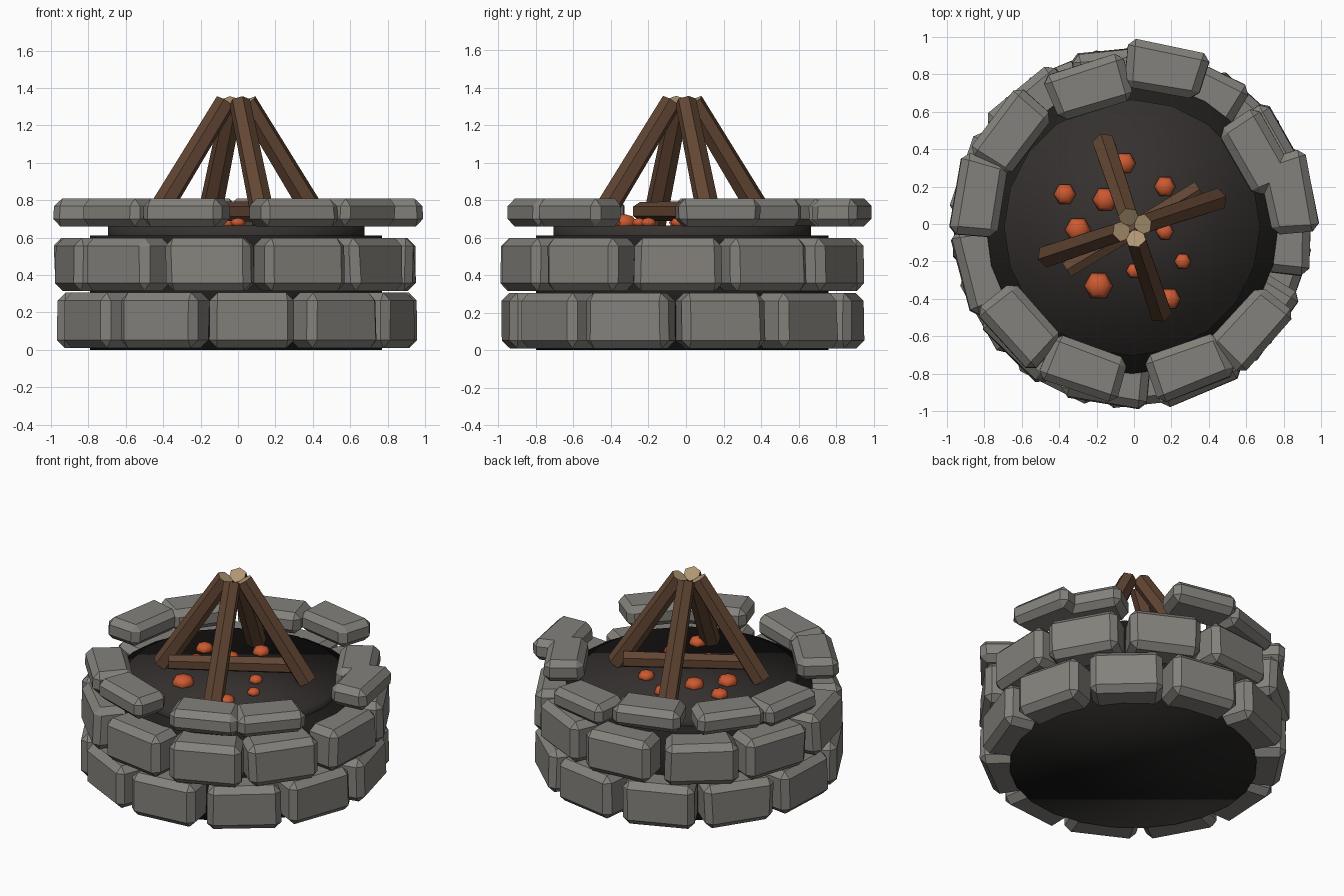
import bpy, bmesh, math, random
from mathutils import Vector, Matrix

if "Cube" in bpy.data.objects:
    bpy.data.objects.remove(bpy.data.objects["Cube"])

random.seed(4)
CX, CY = -0.01, -0.02          # pit axis


def mat(name, col):
    m = bpy.data.materials.new(name)
    m.diffuse_color = (*col, 1)
    m.use_nodes = True
    m.node_tree.nodes["Principled BSDF"].inputs["Base Color"].default_value = m.diffuse_color
    return m


STONE = mat("stone", (0.23, 0.22, 0.20))
ASH = mat("ash", (0.035, 0.03, 0.028))
SOOT = mat("soot", (0.015, 0.014, 0.013))
BARK = mat("bark", (0.12, 0.06, 0.033))
CUT = mat("cut_wood", (0.42, 0.30, 0.17))
EMBER = mat("ember", (0.60, 0.10, 0.03))


def finish(bm, name, *mats, smooth=False):
    bmesh.ops.recalc_face_normals(bm, faces=bm.faces)
    me = bpy.data.meshes.new(name)
    bm.to_mesh(me)
    bm.free()
    for m in mats:
        me.materials.append(m)
    for p in me.polygons:
        p.use_smooth = smooth
    ob = bpy.data.objects.new(name, me)
    bpy.context.collection.objects.link(ob)
    return ob


def stone(name, angle, outer, z0, z1, width, depth, chamfer, cx=0, cy=0):
    """Chamfered, slightly wedge-shaped block whose outer face is at radius outer."""
    bm = bmesh.new()
    bmesh.ops.create_cube(bm, size=1)
    for v in bm.verts:
        w = width if v.co.x > 0 else width * 0.9
        j = random.uniform(-0.008, 0.008)
        v.co = Vector((outer - depth / 2 + v.co.x * depth + j, v.co.y * w + j,
                       (z0 + z1) / 2 + v.co.z * (z1 - z0)))
    bmesh.ops.bevel(bm, geom=bm.edges[:], offset=chamfer, segments=1,
                    profile=0.5, affect='EDGES')
    bm.transform(Matrix.Translation((cx, cy, 0)) @ Matrix.Rotation(math.radians(angle), 4, 'Z'))
    return finish(bm, name, STONE)


def disc(name, radius, z0, z1, sides, material):
    bm = bmesh.new()
    bmesh.ops.create_cone(bm, cap_ends=True, segments=sides, radius1=radius, radius2=radius,
                          depth=z1 - z0, matrix=Matrix.Translation((CX, CY, (z0 + z1) / 2)))
    return finish(bm, name, material, smooth=True)


def log(name, a, b, r0, r1):
    a, b = Vector(a), Vector(b)
    d = b - a
    bm = bmesh.new()
    bmesh.ops.create_cone(bm, cap_ends=True, segments=6, radius1=r0, radius2=r1, depth=d.length)
    for f in bm.faces:
        f.material_index = 1 if len(f.verts) > 4 and f.calc_center_median().z > 0 else 0
    bm.transform(Matrix.Translation((a + b) / 2) @ d.to_track_quat('Z', 'Y').to_matrix().to_4x4())
    return finish(bm, name, BARK, CUT)


# two staggered courses of wall stones
STEP = 360 / 11
for row, (outer, z0, z1, phase) in enumerate([(0.95, 0.01, 0.305, 14.4), (0.955, 0.315, 0.598, 30.7)]):
    for i in range(11):
        stone(f"wall_stone_{row + 1}_{i + 1}", phase + i * STEP + random.uniform(-1, 1),
              outer + random.uniform(-0.008, 0.008), z0, z1, 0.47, 0.26, 0.042, CX, CY)

# uneven ring of cap stones: angle, outer radius
caps = [(11, 0.97), (30, 0.885), (78.5, 0.97), (108, 0.895), (143, 0.94), (170, 0.97),
        (222, 0.945), (251, 0.945), (291, 0.945), (318, 0.965)]
for i, (ang, outer) in enumerate(caps):
    stone(f"cap_stone_{i + 1}", ang, outer, 0.66, 0.808, 0.45, 0.255, 0.04)

# sooty core and ash bed
disc("pit_core", 0.78, 0.0, 0.61, 24, SOOT)
disc("ash_bed", 0.685, 0.55, 0.665, 20, ASH)

# leaning logs and one lying log
for i in range(4):
    t = math.radians(18.5 + 90 * i)
    c, s = math.cos(t), math.sin(t)
    log(f"leaning_log_{i + 1}", (CX + 0.475 * c, CY + 0.475 * s, 0.675),
        (CX + 0.06 * c, CY + 0.06 * s, 1.325), 0.065, 0.057)
log("lying_log", (0.35, 0.185, 0.74), (-0.36, -0.245, 0.74), 0.055, 0.05)

# glowing embers: x, y, radius
embers = [(-.37, .16, .06), (-.155, .13, .068), (.165, .2, .058), (-.05, .325, .06), (-.3, -.03, .07),
          (.165, -.04, .048), (.26, -.2, .045), (-.19, -.33, .077), (0, -.25, .042), (.19, -.4, .06)]
for i, (x, y, r) in enumerate(embers):
    bm = bmesh.new()
    bmesh.ops.create_uvsphere(bm, u_segments=6, v_segments=4, radius=r)
    bm.transform(Matrix.Translation((x, y, 0.68)) @ Matrix.Diagonal((1, 1, 0.6, 1))
                 @ Matrix.Rotation(math.radians(30), 4, 'Z'))
    finish(bm, f"ember_{i + 1}", EMBER, smooth=True)
